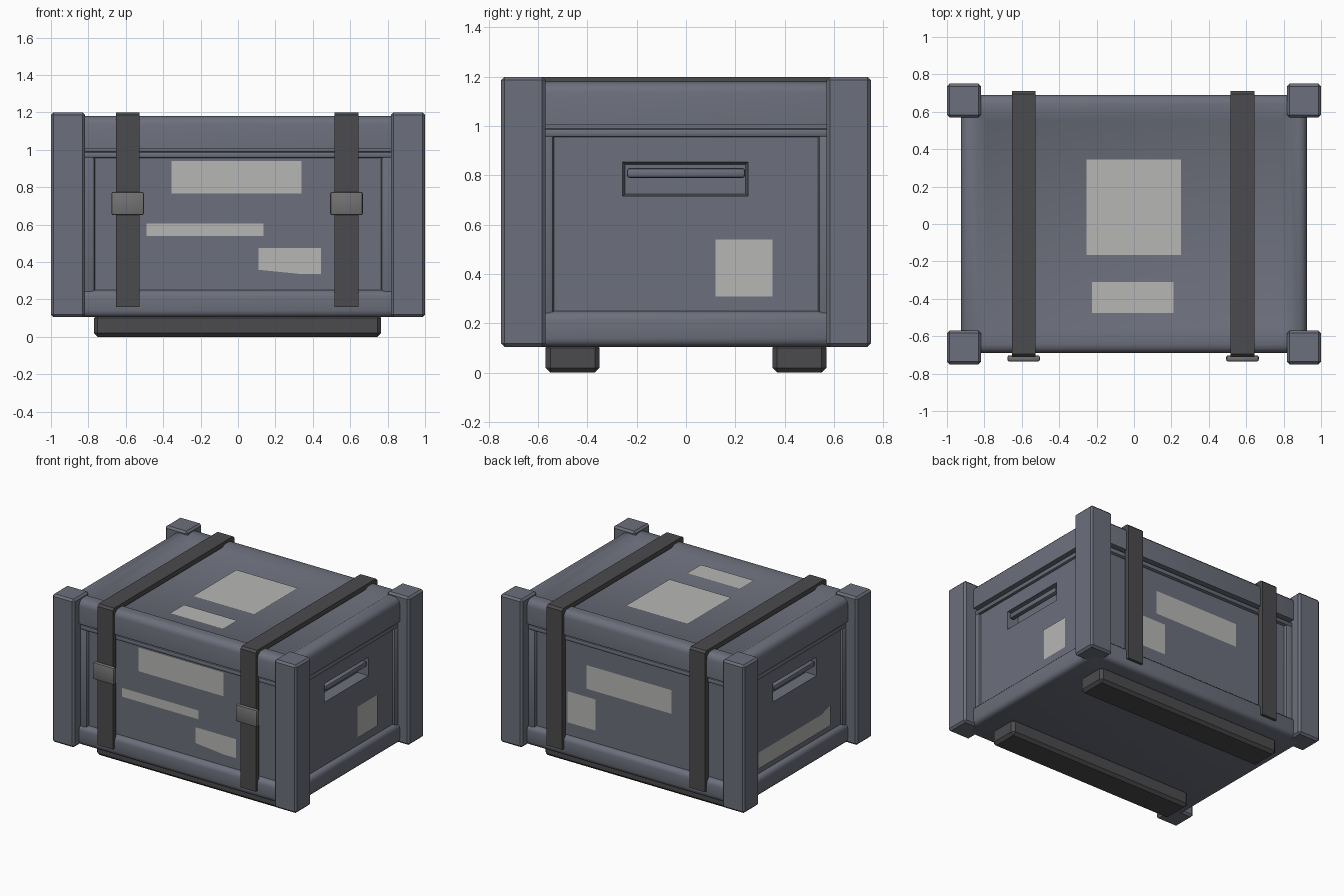
import bpy, bmesh
from mathutils import Vector

if "Cube" in bpy.data.objects:
    bpy.data.objects.remove(bpy.data.objects["Cube"])


def mat(name, rgb):
    m = bpy.data.materials.new(name)
    m.diffuse_color = (*rgb, 1)
    m.use_nodes = True
    m.node_tree.nodes["Principled BSDF"].inputs["Base Color"].default_value = m.diffuse_color
    return m


CASE = mat("case_grey", (0.15, 0.16, 0.20))
DARK = mat("dark_grey", (0.07, 0.07, 0.075))
METAL = mat("buckle_grey", (0.17, 0.17, 0.175))
PAPER = mat("label_grey", (0.47, 0.47, 0.46))


def finish(name, bm, m, smooth=True):
    bmesh.ops.recalc_face_normals(bm, faces=bm.faces)
    me = bpy.data.meshes.new(name)
    bm.to_mesh(me)
    bm.free()
    ob = bpy.data.objects.new(name, me)
    bpy.context.collection.objects.link(ob)
    me.materials.append(m)
    bpy.ops.object.select_all(action='DESELECT')
    ob.select_set(True)
    bpy.context.view_layer.objects.active = ob
    if smooth:
        bpy.ops.object.shade_smooth_by_angle(angle=0.6)
    return ob


def cube_bm(lo, hi):
    bm = bmesh.new()
    bmesh.ops.create_cube(bm, size=1)
    for v in bm.verts:
        v.co = Vector([lo[i] if v.co[i] < 0 else hi[i] for i in range(3)])
    return bm


def box(name, lo, hi, m, bevel=0.0, seg=1):
    bm = cube_bm(lo, hi)
    if bevel:
        bmesh.ops.bevel(bm, geom=bm.edges[:], offset=bevel, segments=seg,
                        profile=0.5, affect='EDGES')
    return finish(name, bm, m)


# Case walls, with a tapered handle pocket cut in each end
core = box("case_body", (-0.89, -0.65, 0.13), (0.89, 0.65, 1.06), CASE)
for s in (-1, 1):
    bm = cube_bm((0.81, -0.265, 0.71), (0.95, 0.26, 0.86))
    for v in bm.verts:
        if v.co.x < 0.9:
            v.co.y *= 0.93
            v.co.z = 0.785 + (v.co.z - 0.785) * 0.8
        v.co.x *= s
    cutter = finish("pocket_cutter", bm, CASE, False)
    cutter.hide_render = True
    bpy.context.view_layer.objects.active = core
    mod = core.modifiers.new("pocket", 'BOOLEAN')
    mod.operation, mod.object, mod.solver = 'DIFFERENCE', cutter, 'EXACT'
    bpy.ops.object.modifier_apply(modifier=mod.name)
    bpy.data.objects.remove(cutter)
    # Grab bar inside the pocket
    box("handle_bar", (min(s * .85, s * .89), -0.24, 0.79),
        (max(s * .85, s * .89), 0.24, 0.83), CASE, 0.012, 2)

# Rounded bottom rail and the lip under the lid
box("bottom_rail", (-0.925, -0.69, 0.105), (0.925, 0.69, 0.25), CASE, 0.035, 3)
box("upper_lip", (-0.91, -0.675, 0.955), (0.91, 0.675, 0.99), CASE, 0.012, 2)

# Lid: rounded top edge and a sunken top panel
bm = cube_bm((-0.925, -0.69, 1.005), (0.925, 0.69, 1.18))
edges = [e for e in bm.edges if any(v.co.z > 1.1 for v in e.verts)]
bmesh.ops.bevel(bm, geom=edges, offset=0.045, segments=3, profile=0.5, affect='EDGES')
top = max(bm.faces, key=lambda f: f.calc_center_median().z)
bmesh.ops.inset_region(bm, faces=[top], thickness=0.065)
bmesh.ops.inset_region(bm, faces=[top], thickness=0.07, depth=-0.028)
finish("lid", bm, CASE)

# Corner posts with the wall stiles behind them
for sx in (-1, 1):
    for sy in (-1, 1):
        def corner(name, a, b, z0, z1, bev, seg=1):
            xs, ys = sorted((sx * a[0], sx * b[0])), sorted((sy * a[1], sy * b[1]))
            box(name, (xs[0], ys[0], z0), (xs[1], ys[1], z1), CASE, bev, seg)
        corner("corner_post", (0.818, 0.57), (1.0, 0.75), 0.105, 1.2, 0.014)
        corner("corner_stile", (0.765, 0.535), (0.91, 0.675), 0.2, 0.97, 0.02, 2)

# Runners under the case
for s in (-1, 1):
    ys = sorted((s * 0.35, s * 0.57))
    box("runner", (-0.77, ys[0], 0.0), (0.765, ys[1], 0.12), DARK, 0.02)

# Straps over the lid, with a front buckle each
half = [(0.71, 0.16), (0.71, 1.185), (0.695, 1.2)]
inner = [(0.672, 1.165), (0.672, 0.16)]
outline = ([(-y, z) for y, z in half] + [(y, z) for y, z in reversed(half)]
           + [(y, z) for y, z in reversed(inner)] + [(-y, z) for y, z in inner])
for x in (-0.59, 0.58):
    bm = bmesh.new()
    f = bm.faces.new([bm.verts.new((x - 0.063, y, z)) for y, z in outline])
    ext = bmesh.ops.extrude_face_region(bm, geom=[f])["geom"]
    bmesh.ops.translate(bm, vec=(0.126, 0, 0),
                        verts=[g for g in ext if isinstance(g, bmesh.types.BMVert)])
    finish("strap", bm, DARK)
    box("buckle", (x - 0.087, -0.735, 0.65), (x + 0.087, -0.702, 0.775), METAL, 0.01, 2)


# Plain paper labels on every side; axis and offset give the plane they lie in
def label(name, axis, off, pts):
    bm = bmesh.new()
    vs = []
    for u, v in pts:
        c = [u, v]
        c.insert(axis, off)
        vs.append(bm.verts.new(c))
    f = bm.faces.new(vs)
    f.normal_update()
    flip = f.normal[axis] * off < 0
    ob = finish(name, bm, PAPER, False)
    if (ob.data.polygons[0].normal[axis] * off < 0):
        ob.data.flip_normals()


def rect(u0, v0, u1, v1):
    return [(u0, v0), (u1, v0), (u1, v1), (u0, v1)]


label("front_label_wide", 1, -0.656, rect(-0.355, 0.765, 0.34, 0.94))
label("front_label_strip", 1, -0.656, rect(-0.49, 0.54, 0.135, 0.605))
label("front_label_torn", 1, -0.656,
      [(0.11, 0.358), (0.34, 0.335), (0.445, 0.335), (0.445, 0.475), (0.11, 0.475)])
label("back_label_wide", 1, 0.656, rect(-0.34, 0.635, 0.355, 0.81))
label("back_label_square", 1, 0.656, rect(0.28, 0.345, 0.51, 0.575))
label("right_label", 0, 0.896, rect(0.12, 0.31, 0.35, 0.54))
label("left_label", 0, -0.896,
      [(-0.41, 0.29), (0.43, 0.29), (0.43, 0.41), (-0.3, 0.41), (-0.41, 0.44)])
label("top_label_square", 2, 1.159, rect(-0.255, -0.165, 0.25, 0.345))
label("top_label_strip", 2, 1.159, rect(-0.225, -0.475, 0.21, -0.31))
